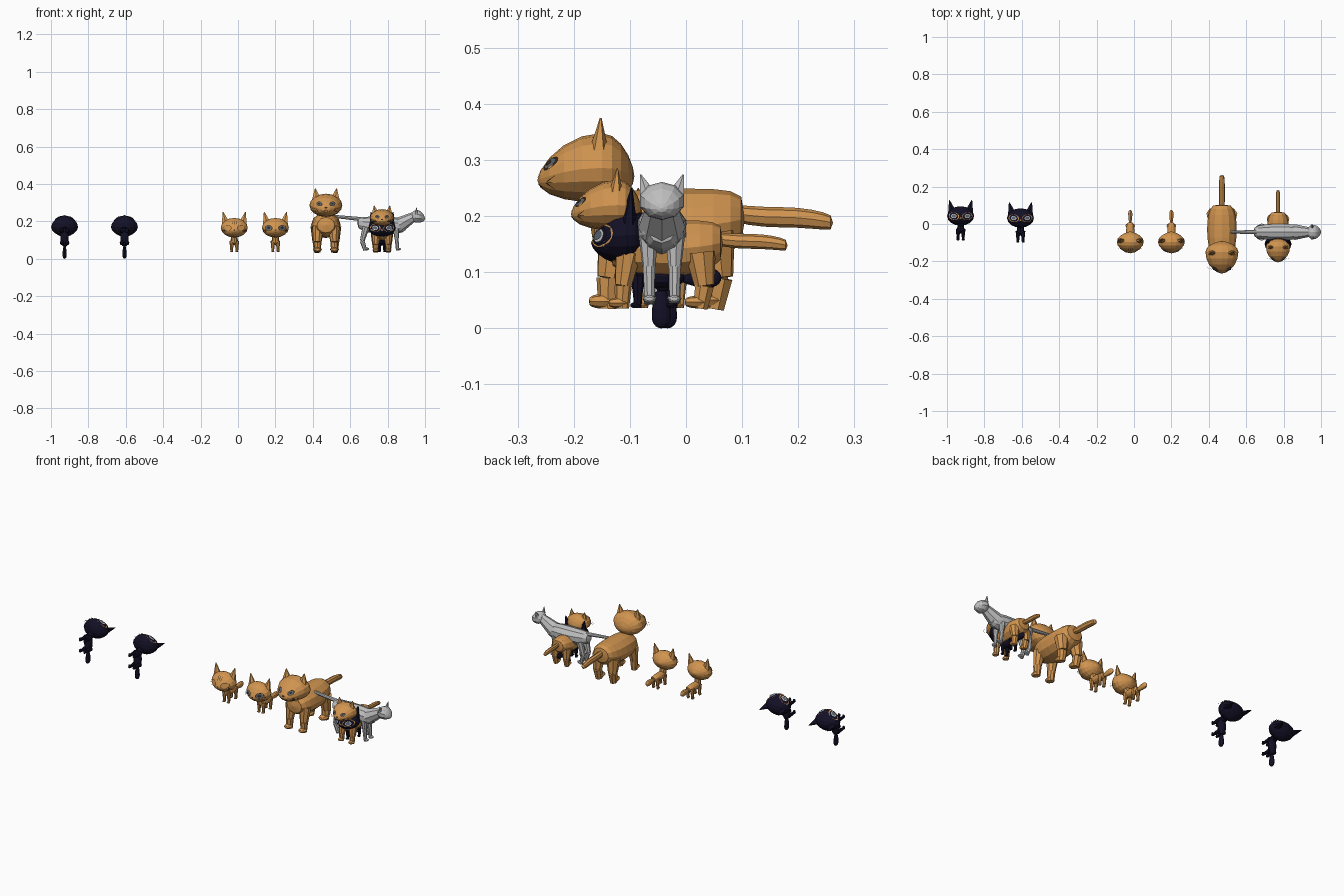
import bpy, bmesh, math
from mathutils import Matrix, Vector
from mathutils.bvhtree import BVHTree

cube = bpy.data.objects.get("Cube")
if cube:
    bpy.data.objects.remove(cube, do_unlink=True)

SIDES = (("left", 1), ("right", -1))


def material(name, *rgb):
    made = bpy.data.materials.new(name)
    made.use_nodes = True
    made.diffuse_color = (*rgb, 1)
    made.node_tree.nodes["Principled BSDF"].inputs["Base Color"].default_value = (*rgb, 1)
    return made


GINGER = material("ginger fur", .64, .3, .08)
MIDNIGHT = material("midnight fur", .006, .005, .018)
SILVER = material("silver fur", .52, .52, .52)
BROWN = material("dark brown", .04, .02, .01)
SLATE = material("slate eye", .1, .13, .16)
PALE = material("pale whisker", .6, .6, .6)


def finish(name, bm, place, paint):
    mesh = bpy.data.meshes.new(name)
    bm.to_mesh(mesh)
    bm.free()
    mesh.transform(place)
    mesh.materials.append(paint)
    bpy.context.collection.objects.link(bpy.data.objects.new(name, mesh))


def blob(name, place, paint, centre, front, back, width, height,
         power=.5, front_shift=0, back_shift=0, segments=12):
    """Faceted spheroid along y; a low power is boxy, a high power is pointed."""
    bm = bmesh.new()
    bmesh.ops.create_uvsphere(bm, u_segments=segments, v_segments=10, radius=1,
                              matrix=Matrix.Rotation(math.pi / 2, 4, "X"))
    for vert in bm.verts:
        x, t, z = vert.co
        swell = max(1 - t * t, 1e-6) ** (power - .5)
        reach, shift = (front, front_shift) if t < 0 else (back, back_shift)
        local = Vector((x * swell * width, t * reach, z * swell * height + shift * t * t))
        vert.co = Vector(centre) + local
    bmesh.ops.recalc_face_normals(bm, faces=bm.faces)
    surface = BVHTree.FromBMesh(bm)
    finish(name, bm, place, paint)
    return surface


def taper(name, place, paint, base, tip, radius, end, segments=8, depth=1):
    """Tapered rod from base to tip, flattened by depth."""
    base, tip = Vector(base), Vector(tip)
    along = tip - base
    turn = Vector((0, 0, 1)).rotation_difference(along).to_matrix().to_4x4()
    bm = bmesh.new()
    bmesh.ops.create_cone(bm, cap_ends=True, segments=segments, radius1=radius, radius2=end,
                          depth=along.length,
                          matrix=Matrix.Translation((base + tip) / 2) @ turn @ Matrix.Diagonal((1, depth, 1, 1)))
    finish(name, bm, place, paint)


def mirrored(sign, point):
    return Vector((sign * point[0], point[1], point[2]))


def ears(cat, place, fur, base, tip, radius):
    for side, sign in SIDES:
        taper(f"{cat}_{side}_ear", place, fur, mirrored(sign, base), mirrored(sign, tip),
              radius, radius / 10, segments=6, depth=.6)


def legs(part, place, fur, hip, knee, foot, thick):
    for side, sign in SIDES:
        top, middle, low = (mirrored(sign, point) for point in (hip, knee, foot))
        name = f"{part}_{side}"
        taper(name + "_thigh", place, fur, top, middle, thick, thick * .65)
        taper(name + "_shin", place, fur, middle, low, thick * .65, thick * .5)
        blob(name + "_paw", place, fur, low + Vector((0, -thick / 5, thick * .4)),
             front=thick * .8, back=thick * .6, width=thick * .65, height=thick * .4, power=.3, segments=8)


def whiskers(cat, place, paint, root, reach):
    for side, sign in SIDES:
        for rise in (-1, 0, 1):
            tip = Vector(root) + Vector((reach, reach / 3, reach * rise / 4))
            taper(f"{cat}_{side}_whisker", place, paint, mirrored(sign, root), mirrored(sign, tip),
                  .0007, .0003, segments=3)


def decal(name, place, paint, surface, x, z, width, height, layer=1, tilt=0):
    """Thin elliptical plate draped over the front of a head."""
    bm = bmesh.new()
    bmesh.ops.create_circle(bm, cap_ends=True, radius=1, segments=16)
    inner = bm.faces[:]
    for step in (.75, .5, .25):
        ring = bmesh.ops.inset_region(bm, faces=inner, thickness=.25, use_even_offset=False)
        inner = [face for face in inner if face not in ring["faces"]]
    spin = Matrix.Rotation(tilt, 2)
    for vert in bm.verts:
        across, up = spin @ Vector((vert.co.x * width, vert.co.y * height))
        aim = Vector((x + across, -1, z + up))
        hit, normal = surface.ray_cast(aim, Vector((0, 1, 0)))[:2]
        if hit is None:
            hit, normal = surface.find_nearest(aim)[:2]
        vert.co = hit + normal * layer * .0012
    finish(name, bm, place, paint)


def eyes(cat, place, surface, x, z, size, slim, layers, tilt):
    for layer, (paint, scale) in enumerate(layers, 1):
        for side, sign in SIDES:
            decal(f"{cat}_{side}_eye_{layer}", place, paint, surface, sign * x, z,
                  size * scale, size * scale * slim, layer, sign * tilt)


def kitten(cat, place, fur, trim, eye_size, eye_layers):
    # Wide head with a pointed muzzle
    head = blob(cat + "_head", place, fur, (0, -.095, .166), front=.062, back=.055, width=.072,
                height=.052, power=.75, front_shift=-.015, segments=16)
    ears(cat, place, fur, base=(.046, -.09, .19), tip=(.06, -.085, .25), radius=.024)
    # Small body, legs and club tail
    blob(cat + "_body", place, fur, (0, -.04, .093), front=.05, back=.05, width=.022, height=.021, power=.3)
    taper(cat + "_neck", place, fur, (0, -.075, .09), (0, -.08, .13), .018, .018)
    for part, y in (("front_leg", -.074), ("hind_leg", -.01)):
        legs(f"{cat}_{part}", place, fur, hip=(.013, y, .095), knee=(.014, y, .06), foot=(.014, y, .036), thick=.013)
    blob(cat + "_tail", place, fur, (0, .055, .09), front=.055, back=.02, width=.011, height=.017)
    # Face
    eyes(cat, place, head, .035, .165, eye_size, .7, eye_layers, tilt=.15)
    decal(cat + "_nose", place, trim, head, 0, .154, .005, .003)
    whiskers(cat, place, PALE if fur == MIDNIGHT else BROWN, root=(.03, -.14, .15), reach=.035)
    return head


def grown_cat(cat, place):
    # Round head with a short muzzle
    head = blob(cat + "_head", place, GINGER, (0, -.15, .286), front=.115, back=.058, width=.088,
                height=.062, power=.6, front_shift=-.022, back_shift=-.015, segments=16)
    ears(cat, place, GINGER, base=(.05, -.155, .32), tip=(.057, -.152, .375), radius=.027)
    # Sturdy body, legs and straight tail
    blob(cat + "_body", place, GINGER, (0, -.03, .18), front=.14, back=.135, width=.079, height=.069,
         power=.22, back_shift=.015)
    legs(cat + "_front_leg", place, GINGER, hip=(.042, -.125, .17), knee=(.045, -.138, .09),
         foot=(.045, -.14, .035), thick=.033)
    legs(cat + "_hind_leg", place, GINGER, hip=(.045, .05, .17), knee=(.048, .06, .09),
         foot=(.046, .05, .035), thick=.038)
    blob(cat + "_tail", place, GINGER, (0, .17, .198), front=.1, back=.092, width=.016, height=.018,
         power=.15, front_shift=.01, back_shift=-.01, segments=8)
    # Face
    eyes(cat, place, head, .034, .293, .016, .75, [(BROWN, 1), (SLATE, .75), (BROWN, .35)], tilt=.3)
    decal(cat + "_nose", place, BROWN, head, 0, .273, .008, .005)
    for side, sign in SIDES:
        decal(f"{cat}_{side}_mouth", place, BROWN, head, sign * .009, .256, .01, .0015, tilt=-sign * .4)
    whiskers(cat, place, BROWN, root=(.03, -.25, .26), reach=.05)


def lean_cat(cat, place):
    # Slim body, rising neck and small head
    blob(cat + "_body", place, SILVER, (0, -.02, .178), front=.11, back=.153, width=.046, height=.047,
         power=.25, back_shift=.014, segments=10)
    taper(cat + "_neck", place, SILVER, (0, -.09, .18), (0, -.175, .228), .042, .024)
    blob(cat + "_head", place, SILVER, (0, -.187, .227), front=.043, back=.034, width=.041, height=.034,
         power=.6, front_shift=-.013, segments=10)
    ears(cat, place, SILVER, base=(.027, -.182, .242), tip=(.038, -.185, .274), radius=.015)
    # Long legs and level tail
    legs(cat + "_front_leg", place, SILVER, hip=(.024, -.075, .17), knee=(.023, -.078, .11),
         foot=(.022, -.083, .045), thick=.018)
    legs(cat + "_hind_leg", place, SILVER, hip=(.026, .085, .17), knee=(.023, .106, .095),
         foot=(.022, .09, .045), thick=.02)
    taper(cat + "_tail", place, SILVER, (0, .11, .212), (0, .258, .227), .011, .008)


night_eyes = [(GINGER, 1), (MIDNIGHT, .7), (PALE, .53), (SLATE, .4)]
slate_eyes = [(BROWN, 1), (SLATE, .8), (BROWN, .4)]
shut_eyes = [(BROWN, 1), (GINGER, .88)]

# Two midnight kittens lying on their backs, one upright
on_back = Matrix.Rotation(-math.pi / 2, 4, "X")
for cat, place in (("first_midnight_kitten", Matrix.Translation((-.927, -.123, .075)) @ on_back),
                   ("second_midnight_kitten", Matrix.Translation((-.607, -.134, .075)) @ on_back),
                   ("upright_midnight_kitten", Matrix.Translation((.77, -.012, 0)))):
    kitten(cat, place, MIDNIGHT, GINGER, .028, night_eyes)

# Ginger kittens, the first with brow stripes
place = Matrix.Translation((-.02, 0, 0))
striped = kitten("striped_kitten", place, GINGER, BROWN, .021, shut_eyes)
for stripe in (-1, 0, 1):
    decal("brow_stripe", place, BROWN, striped, stripe * .011, .194, .0015, .011, tilt=-stripe * .15)
kitten("plain_kitten", Matrix.Translation((.2, 0, 0)), GINGER, BROWN, .021, slate_eyes)

# Grown ginger cats, large and medium
grown_cat("large_cat", Matrix.Translation((.47, 0, 0)))
grown_cat("medium_cat", Matrix.Translation((.77, -.011, .01)) @ Matrix.Scale(.733, 4))

# Silver cat standing sideways
lean_cat("silver_cat", Matrix.Translation((.77, -.043, 0)) @ Matrix.Rotation(math.pi / 2, 4, "Z"))
